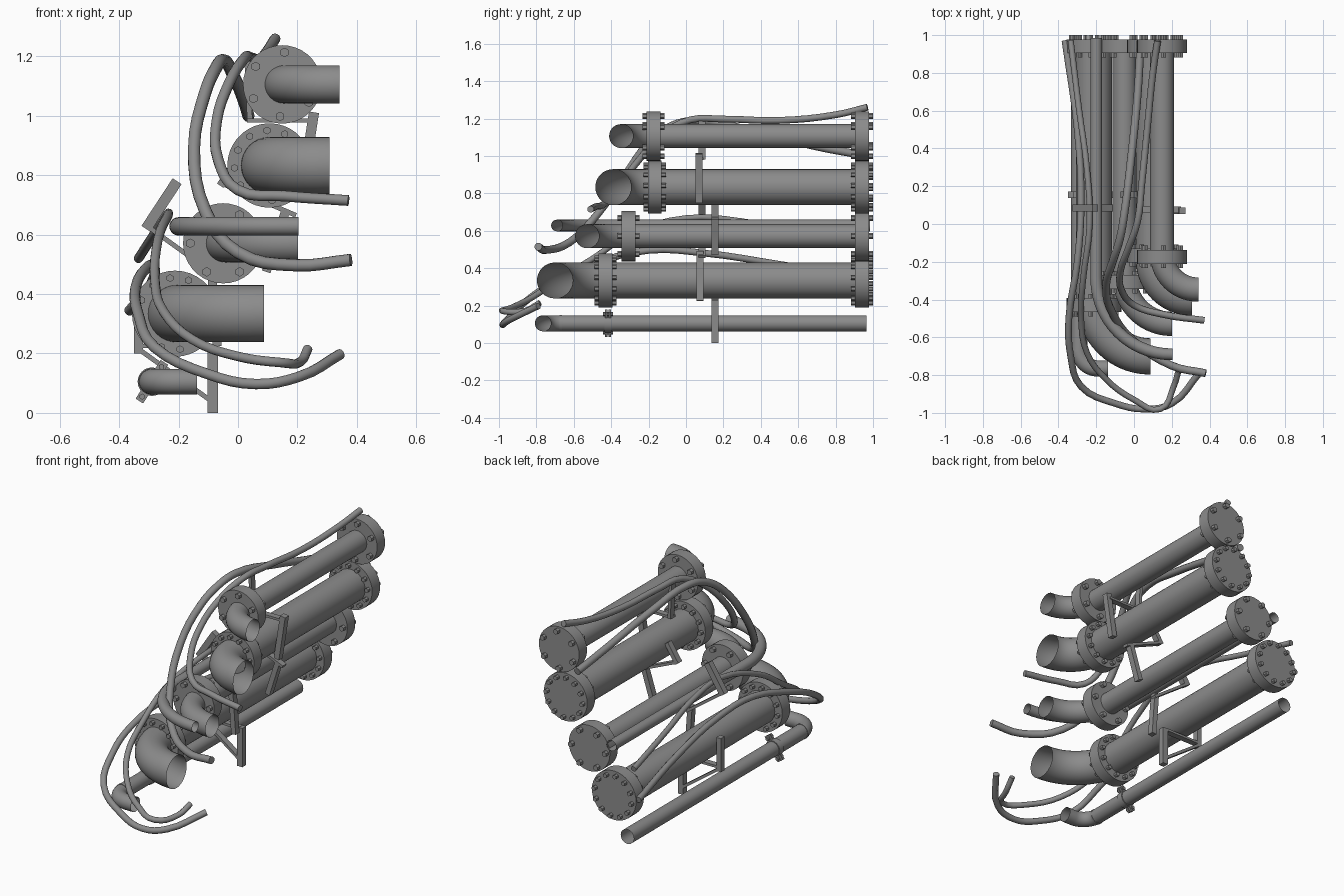
import bpy, bmesh, math
from mathutils import Matrix, Vector

if "Cube" in bpy.data.objects:
    bpy.data.objects.remove(bpy.data.objects["Cube"])

steel = bpy.data.materials.new('dark_steel')
steel.diffuse_color = (0.26, 0.26, 0.26, 1)
steel.use_nodes = True
steel.node_tree.nodes["Principled BSDF"].inputs["Base Color"].default_value = steel.diffuse_color


def finish(o):
    o.data.materials.append(steel)
    bpy.ops.object.select_all(action='DESELECT')
    o.select_set(True)
    bpy.context.view_layer.objects.active = o
    bpy.ops.object.shade_smooth_by_angle(angle=math.radians(40))


def sweep(name, pts, r, kind='POLY', bevel=14, caps=False):
    """Round tube along a path, turned into a mesh."""
    cu = bpy.data.curves.new(name, 'CURVE')
    cu.dimensions = '3D'
    cu.bevel_depth, cu.bevel_resolution = r, bevel
    cu.use_fill_caps = caps
    cu.resolution_u = 4
    s = cu.splines.new(kind)
    if kind == 'POLY':
        s.points.add(len(pts) - 1)
        for p, c in zip(s.points, pts):
            p.co = (*c, 1)
    else:
        s.bezier_points.add(len(pts) - 1)
        for p, c in zip(s.bezier_points, pts):
            p.co = c
            p.handle_left_type = p.handle_right_type = 'AUTO'
    o = bpy.data.objects.new(name, cu)
    bpy.context.collection.objects.link(o)
    bpy.ops.object.select_all(action='DESELECT')
    o.select_set(True)
    bpy.context.view_layer.objects.active = o
    bpy.ops.object.convert(target='MESH')
    finish(bpy.context.view_layer.objects.active)


def bm_object(name, bm):
    me = bpy.data.meshes.new(name)
    bm.to_mesh(me)
    bm.free()
    o = bpy.data.objects.new(name, me)
    bpy.context.collection.objects.link(o)
    finish(o)


def disc(bm, x, y0, y1, z, r, n):
    """Cylinder along y between y0 and y1."""
    m = Matrix.Translation((x, (y0 + y1) / 2, z)) @ Matrix.Rotation(math.pi / 2, 4, 'X')
    bmesh.ops.create_cone(bm, cap_ends=True, segments=n, radius1=r, radius2=r,
                          depth=y1 - y0, matrix=m)


def box(bm, x, y, z, sx, sy, sz, ang=0):
    m = Matrix.Translation((x, y, z)) @ Matrix.Rotation(ang, 4, 'Y')
    bmesh.ops.create_cube(bm, size=1, matrix=m @ Matrix.Diagonal((sx, sy, sz, 1)))


def pipe(name, x, z, r, y_start, bend, x_end, y_back=0.965):
    """Straight run from the back, then a quarter bend towards +x."""
    pts = [(x, y_back, z), (x, y_start + 0.01, z)]
    for i in range(15):
        a = math.pi / 2 * i / 14
        pts.append((x + bend * (1 - math.cos(a)), y_start - bend * math.sin(a), z))
    pts.append((max(x_end, x + bend + 0.003), y_start - bend, z))
    sweep(name, pts, r)


def flange(name, x, y, z, r, bolts, phase, bolt_r, bolt_circle):
    """Thick round plate with through bolts."""
    bm = bmesh.new()
    disc(bm, x, y - 0.037, y + 0.037, z, r, 36)
    for i in range(bolts):
        a = math.radians(phase) + math.tau * i / bolts
        bx, bz = x + bolt_circle * math.cos(a), z + bolt_circle * math.sin(a)
        disc(bm, bx, y - 0.059, y + 0.059, bz, bolt_r, 6)
    bm_object(name, bm)


# Four flanged pipes: x, z, radius, bend start y, end x, flange radius, bolts, phase
rows = [
    ('top_pipe', 0.149, 1.106, 0.064, -0.158, 0.341, 0.132, 6, 26),
    ('upper_pipe', 0.106, 0.833, 0.096, -0.19, 0.308, 0.142, 12, 4),
    ('middle_pipe', -0.05, 0.571, 0.064, -0.28, 0.202, 0.135, 6, 0),
    ('lower_pipe', -0.212, 0.334, 0.096, -0.405, 0.087, 0.145, 12, 8),
]
flange_y = [-0.174, -0.167, -0.308, -0.43]
for (n, x, z, r, ys, xe, fr, nb, ph), fy in zip(rows, flange_y):
    pipe(n, x, z, r, ys, xe - x - 0.003, xe, 0.95)
    br = 0.016 if nb == 6 else 0.013
    flange(n + '_front_flange', x, fy, z, fr, nb, ph, br, fr - 0.024)
    flange(n + '_back_flange', x, 0.941, z, fr, nb, ph, br, fr - 0.024)

# Plain side pipe and floor pipe
pipe('side_pipe', -0.2, 0.628, 0.031, -0.29, 0.4, 0.202, 0.985)
pipe('floor_pipe', -0.29, 0.105, 0.043, -0.665, 0.1, -0.138)

# Weld collar and bolted clamp on the floor pipe
bm = bmesh.new()
disc(bm, -0.29, -0.676, -0.664, 0.105, 0.045, 32)
bm_object('floor_pipe_collar', bm)
bm = bmesh.new()
disc(bm, -0.29, -0.437, -0.397, 0.105, 0.048, 24)
for s in (1, -1):
    a = math.radians(57)
    ex, ez = -0.29 + s * 0.06 * math.cos(a), 0.105 + s * 0.06 * math.sin(a)
    for d in (-0.009, 0.009):
        box(bm, ex, -0.417 + d, ez, 0.035, 0.012, 0.03, -a)
    disc(bm, ex, -0.443, -0.391, ez, 0.01, 6)
bm_object('floor_pipe_clamp', bm)


# Brackets linking neighbouring pipes: bars given as y, x0, z0, x1, z1, width
def bracket(name, bars):
    bm = bmesh.new()
    for y, x0, z0, x1, z1, w in bars:
        d = Vector((x1 - x0, z1 - z0))
        box(bm, (x0 + x1) / 2, y, (z0 + z1) / 2, w, 0.036, d.length,
            math.atan2(d.x, d.y))
    bm_object(name, bm)


bracket('top_bracket', [(0.07, 0.256, 1.012, 0.215, 0.75, 0.034),
                        (0.085, 0.03, 1.2, 0.04, 0.98, 0.018),
                        (0.075, 0.03, 0.985, 0.25, 0.985, 0.014)])
bracket('upper_bracket', [(0.155, 0.195, 0.665, -0.06, 0.775, 0.016),
                          (0.155, 0.01, 0.87, -0.06, 0.765, 0.026),
                          (0.155, 0.16, 0.68, 0.095, 0.475, 0.03)])
bracket('middle_bracket', [(0.085, -0.31, 0.62, -0.205, 0.78, 0.036),
                           (0.085, -0.3, 0.625, -0.07, 0.46, 0.016),
                           (0.075, -0.09, 0.49, -0.07, 0.225, 0.03)])
bracket('lower_bracket', [(0.155, -0.085, 0.0, -0.085, 0.23, 0.034),
                          (0.155, -0.335, 0.2, -0.335, 0.4, 0.03),
                          (0.155, -0.335, 0.215, -0.09, 0.04, 0.016),
                          (0.155, -0.335, 0.225, -0.09, 0.225, 0.014)])

# Hoses
sweep('upper_hose_outer', [
    (.035, .97, 1.0), (.02, .7, 1.05), (-.015, .35, 1.135), (-.052, .05, 1.188),
    (-.075, -.08, 1.16), (-.11, -.19, 1.08), (-.148, -.33, .89), (-.11, -.48, .68),
    (0, -.62, .54), (.2, -.75, .497), (.38, -.79, .515)], 0.021, 'BEZIER', 4, True)
sweep('upper_hose_inner', [
    (.125, .97, 1.26), (.1, .8, 1.22), (.07, .5, 1.19), (.04, .2, 1.197),
    (.02, .02, 1.192), (-.03, -.13, 1.11), (-.072, -.25, .98), (-.066, -.35, .85),
    (0, -.43, .75), (.16, -.48, .73), (.372, -.51, .715)], 0.018, 'BEZIER', 4, True)
sweep('lower_hose_outer', [
    (-.365, .97, .345), (-.3, .5, .42), (-.28, .1, .48), (-.3, -.2, .495),
    (-.345, -.5, .42), (-.335, -.7, .33), (-.28, -.86, .22), (-.1, -.95, .13),
    (.06, -.98, .097), (.2, -.95, .12), (.345, -.79, .198)], 0.018, 'BEZIER', 4, True)
sweep('lower_hose_inner', [
    (-.335, .97, .52), (-.29, .6, .59), (-.25, .3, .65), (-.235, 0, .667),
    (-.27, -.3, .58), (-.28, -.5, .45), (-.25, -.68, .34), (-.15, -.82, .245),
    (0, -.93, .19), (.14, -.98, .17), (.21, -.86, .172), (.235, -.78, .215)],
    0.016, 'BEZIER', 4, True)
